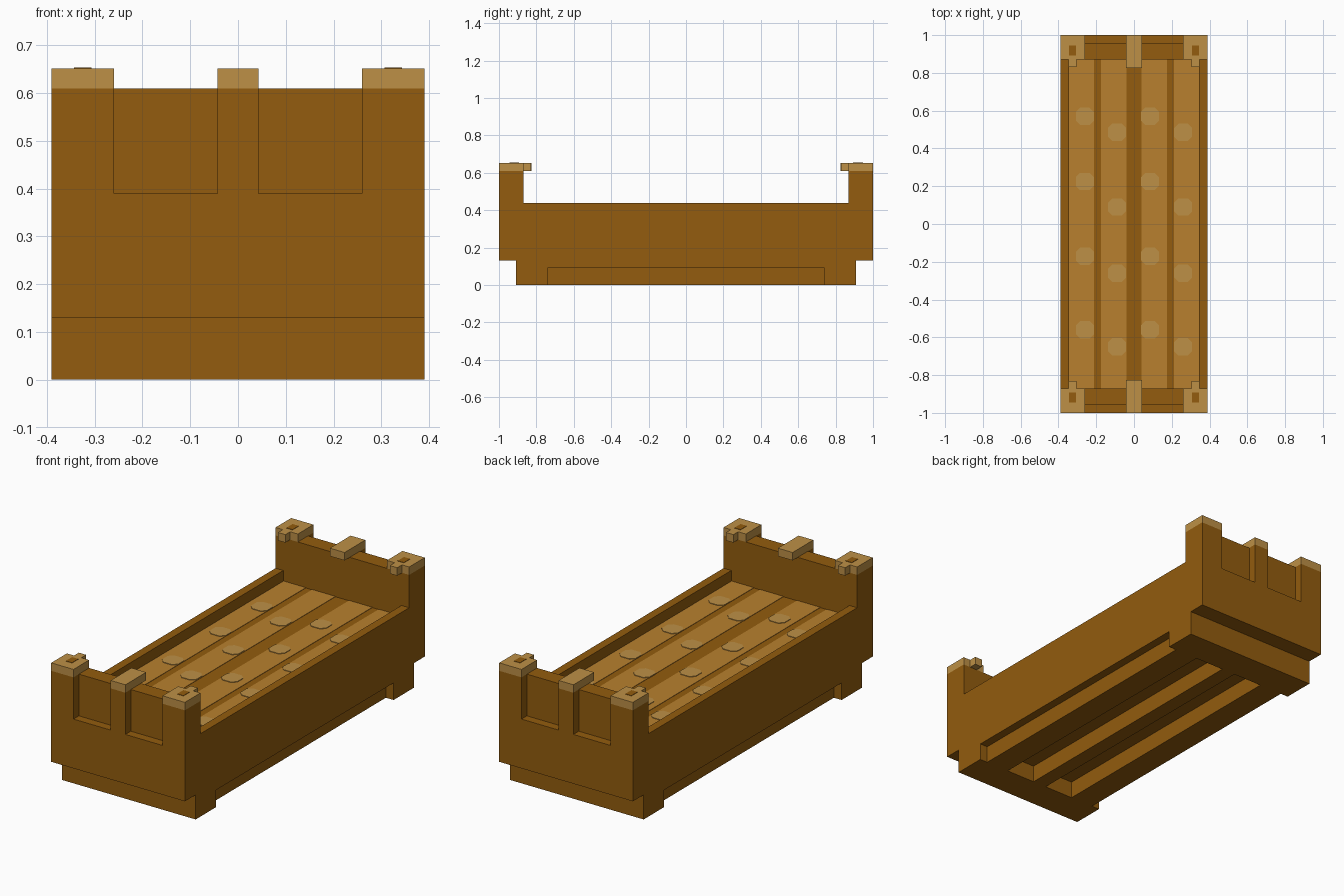
import bpy
import bmesh
from mathutils import Vector

cube = bpy.data.objects.get("Cube")
if cube:
    bpy.data.objects.remove(cube)


def make_material(name, rgb):
    linear = [((c / 255 + 0.055) / 1.055) ** 2.4 if c > 10 else c / 3294 for c in rgb]
    mat = bpy.data.materials.new(name)
    mat.use_nodes = True
    mat.diffuse_color = (*linear, 1)
    bsdf = mat.node_tree.nodes["Principled BSDF"]
    bsdf.inputs["Base Color"].default_value = (*linear, 1)
    bsdf.inputs["Roughness"].default_value = 0.9
    return mat


BROWN = make_material("dark wood", (147, 92, 14))
PLANK = make_material("plank wood", (184, 128, 46))
PALE = make_material("pale wood", (189, 144, 70))


def prism(name, mat, profile, axis, low, high, mirror=""):
    """Extrude a 2D profile along an axis, then mirror the part across the given axes."""
    def place(p, t):
        return Vector((t, *p)) if axis == "x" else Vector((*p, t))
    bm = bmesh.new()
    face = bm.faces.new([bm.verts.new(place(p, low)) for p in profile])
    out = bmesh.ops.extrude_face_region(bm, geom=[face])
    verts = [v for v in out["geom"] if isinstance(v, bmesh.types.BMVert)]
    bmesh.ops.translate(bm, verts=verts, vec=place((0, 0), high - low))
    bmesh.ops.recalc_face_normals(bm, faces=bm.faces)
    mesh = bpy.data.meshes.new(name)
    bm.to_mesh(mesh)
    bm.free()
    mesh.materials.append(mat)
    obj = bpy.data.objects.new(name, mesh)
    bpy.context.collection.objects.link(obj)
    if mirror:
        mod = obj.modifiers.new("Mirror", "MIRROR")
        mod.use_axis = ("x" in mirror, "y" in mirror, False)
        mod.use_mirror_merge = False
    return obj


def box(name, mat, x, y, z, mirror=""):
    corners = [(x[0], y[0]), (x[1], y[0]), (x[1], y[1]), (x[0], y[1])]
    return prism(name, mat, corners, "z", z[0], z[1], mirror)


FLOOR, RIM, TOP, CAP = 0.38, 0.437, 0.61, 0.652
HALF, INNER, END = 0.39, 0.345, 0.87

# Tray
box("tray_floor", BROWN, (-INNER, INNER), (-END, END), (0.09, FLOOR))
box("side_walls", BROWN, (INNER, HALF), (-END, END), (0.09, RIM), "x")

# Stepped end walls with their feet
end_profile = [(0.74, 0), (0.91, 0), (0.91, 0.13), (1, 0.13), (1, 0.39),
               (0.955, 0.39), (0.955, TOP), (END, TOP), (END, 0.09), (0.74, 0.09)]
prism("end_walls", BROWN, end_profile, "x", -HALF, HALF, "y")
box("corner_posts", BROWN, (0.26, HALF), (0.955, 1), (0.39, TOP), "xy")
box("middle_posts", BROWN, (-0.043, 0.043), (0.955, 1), (0.39, TOP), "y")

# Runners under the floor
box("outer_runners", BROWN, (0.21, INNER), (-0.74, 0.74), (0, 0.09), "x")
box("middle_runner", BROWN, (-0.04, 0.04), (-0.74, 0.74), (0, 0.09))

# Pale caps on the posts
corner_cap = [(0.26, END), (0.305, END), (0.305, 0.83), (0.348, 0.83),
              (0.348, END), (HALF, END), (HALF, 1), (0.26, 1)]
prism("corner_caps", PALE, corner_cap, "z", TOP, CAP, "xy")
box("middle_caps", PALE, (-0.043, 0.043), (0.827, 1), (TOP, CAP), "y")
box("cap_slots", BROWN, (0.307, 0.343), (0.893, 0.945), (CAP - 0.002, CAP + 0.002), "xy")

# Floor planks
box("inner_planks", PLANK, (0.04, 0.175), (-END, END), (FLOOR - 0.002, FLOOR + 0.002), "x")
box("outer_planks", PLANK, (0.213, 0.343), (-END, END), (FLOOR - 0.002, FLOOR + 0.002), "x")

# Pale worn spots, staggered from plank to plank
w, h, c = 0.047, 0.046, 0.022
octagon = [(w, c - h), (w, h - c), (w - c, h), (c - w, h),
           (-w, h - c), (-w, c - h), (c - w, -h), (w - c, -h)]
for column, x in enumerate((-0.26, -0.09, 0.085, 0.26)):
    rows = (0.485, 0.09, -0.26, -0.65) if column % 2 else (0.57, 0.225, -0.17, -0.56)
    for row, y in enumerate(rows):
        prism(f"spot_{column}_{row}", PALE, [(x + px, y + py) for px, py in octagon],
              "z", FLOOR, FLOOR + 0.005)
